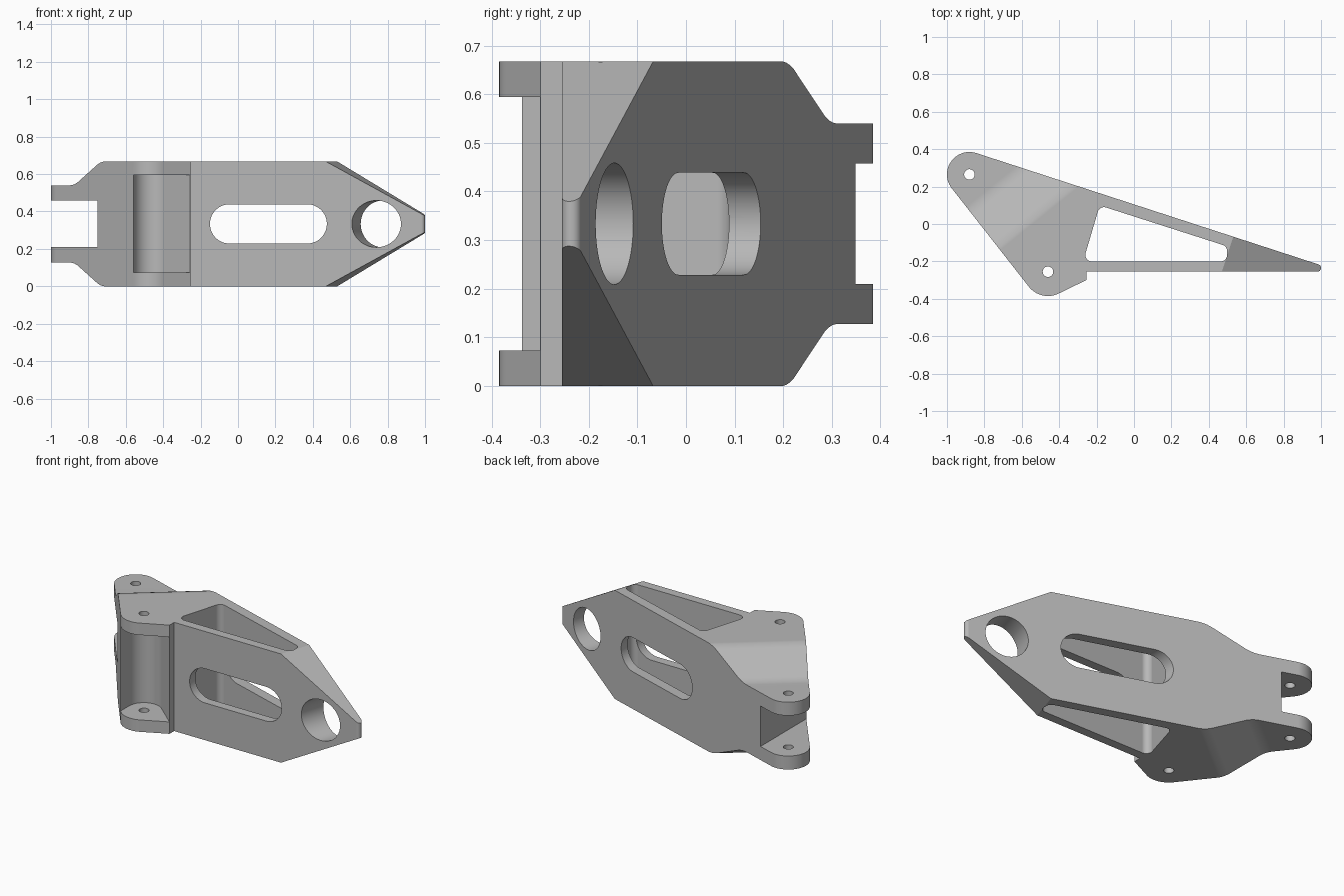
import bpy, bmesh
from math import radians, cos, sin
from mathutils import Vector

cube = bpy.data.objects.get("Cube")
if cube:
    bpy.data.objects.remove(cube)

H = 0.667                      # full height
MID = H / 2
PIN_A, PIN_B = (-0.88, 0.265), (-0.46, -0.255)
X, Y, Z = Vector((1, 0, 0)), Vector((0, 1, 0)), Vector((0, 0, 1))


def arcs(*specs):
    """Outline made of arcs (cx, cy, radius, start, end) joined by lines."""
    pts = []
    for cx, cy, r, a0, a1 in specs:
        n = max(1, round(abs(a1 - a0) / 6))
        for i in range(n + 1):
            a = radians(a0 + (a1 - a0) * i / n)
            pts.append((cx + r * cos(a), cy + r * sin(a)))
    return pts


def prism(name, pts, u, v, w, lo, hi):
    """Extrude a 2D outline lying on axes u, v from lo to hi along w."""
    bm = bmesh.new()
    low = [bm.verts.new(u * a + v * b + w * lo) for a, b in pts]
    high = [bm.verts.new(u * a + v * b + w * hi) for a, b in pts]
    bm.faces.new(low)
    bm.faces.new(high)
    for i in range(len(pts)):
        j = (i + 1) % len(pts)
        bm.faces.new((low[i], low[j], high[j], high[i]))
    bmesh.ops.recalc_face_normals(bm, faces=bm.faces)
    mesh = bpy.data.meshes.new(name)
    bm.to_mesh(mesh)
    bm.free()
    obj = bpy.data.objects.new(name, mesh)
    bpy.context.collection.objects.link(obj)
    return obj


# Main body: plan outline with two pin lugs and a pointed tip
outline = arcs((0.98, -0.235, 0.02, -90, 72),
               (*PIN_A, 0.12, 72, 219),
               (*PIN_B, 0.13, 219, 296))
outline += [(-0.255, -0.30), (-0.255, -0.255)]
body = prism("bracket_body", outline, X, Y, Z, 0, H)
bpy.context.view_layer.objects.active = body
body.select_set(True)


def cut(name, pts, u, v, w, lo, hi):
    cutter = prism(name, pts, u, v, w, lo, hi)
    cutter.hide_render = True
    mod = body.modifiers.new(name, 'BOOLEAN')
    mod.operation = 'DIFFERENCE'
    mod.solver = 'EXACT'
    mod.object = cutter
    bpy.ops.object.modifier_apply(modifier=name)
    bpy.data.objects.remove(cutter)


# S-shaped shoulders and sloped tip, cut alike at top and bottom
along_lugs = Vector((0.628, -0.778, 0))
across_lugs = Vector((0.778, 0.628, 0))
along_arm = Vector((0.951, -0.309, 0))
across_arm = Vector((0.309, 0.951, 0))

steps = [(0, 0), (0.07, 0.015), (0.14, 0.055), (0.21, 0.12), (0.79, 0.88),
         (0.86, 0.945), (0.93, 0.985), (1, 1.005)]
shoulder = [(-1.4, 0.54)]
shoulder += [(-0.635 + 0.30 * a, 0.54 + (H - 0.54) * b) for a, b in steps]
shoulder += [(-0.335, 0.8), (-1.4, 0.8)]
slope = (0.38 - H) / (1.024 - 0.526)
tip = [(0.426, H - 0.1 * slope), (1.226, H + 0.7 * slope), (1.226, 0.9)]

for side in ("upper", "lower"):
    flip = (lambda p: p) if side == "upper" else (lambda p: [(a, H - b) for a, b in p])
    cut(side + "_shoulder_cut", flip(shoulder), along_lugs, Z, across_lugs, -2, 2)
    cut(side + "_tip_cut", flip(tip), along_arm, Z, across_arm, -2, 2)

# Triangular window through the height
window = arcs((0.463, -0.165, 0.035, -90, 0), (0.463, -0.145, 0.035, 0, 72),
              (-0.16, 0.055, 0.035, 72, 163), (-0.225, -0.165, 0.035, 163, 270))
cut("window_cut", window, X, Y, Z, -1, 2)

# Fork gap between the rear lugs
cut("fork_cut", [(-1.2, 0.21), (-0.75, 0.21), (-0.75, 0.458), (-1.2, 0.458)],
    X, Z, Y, -1, 1)

# Rounded recess between the front lugs
recess = arcs((*PIN_B, 0.10, 49, 180))
recess += [(-0.56, -0.6), (-0.2555, -0.6), (-0.2555, -0.30)]
cut("recess_cut", recess, X, Y, Z, 0.073, 0.594)

# Long slot from front to back
slot = arcs((0.37, MID, 0.105, -90, 90), (-0.045, MID, 0.105, 90, 270))
cut("slot_cut", slot, X, Z, Y, -1, 1)

# Round hole square to the sloping back
hole_u = Vector((0.74, -0.255, 0)).dot(along_arm)
cut("round_hole_cut", arcs((hole_u, MID, 0.125, 0, 354)), along_arm, Z, across_arm, -1, 1)

# Pin holes
for px, py in (PIN_A, PIN_B):
    cut("pin_hole_cut", arcs((px, py, 0.028, 0, 354)), X, Y, Z, -1, 2)

# Single grey material
grey = bpy.data.materials.new("plain_grey")
grey.use_nodes = True
colour = (0.48, 0.48, 0.48, 1)
grey.diffuse_color = colour
grey.node_tree.nodes["Principled BSDF"].inputs["Base Color"].default_value = colour
body.data.materials.clear()
body.data.materials.append(grey)

# Smooth curved walls, crisp edges
bpy.ops.object.select_all(action='DESELECT')
body.select_set(True)
bpy.context.view_layer.objects.active = body
bpy.ops.object.shade_smooth_by_angle(angle=radians(25))
normals = body.modifiers.new("even_normals", 'WEIGHTED_NORMAL')
normals.keep_sharp = True
